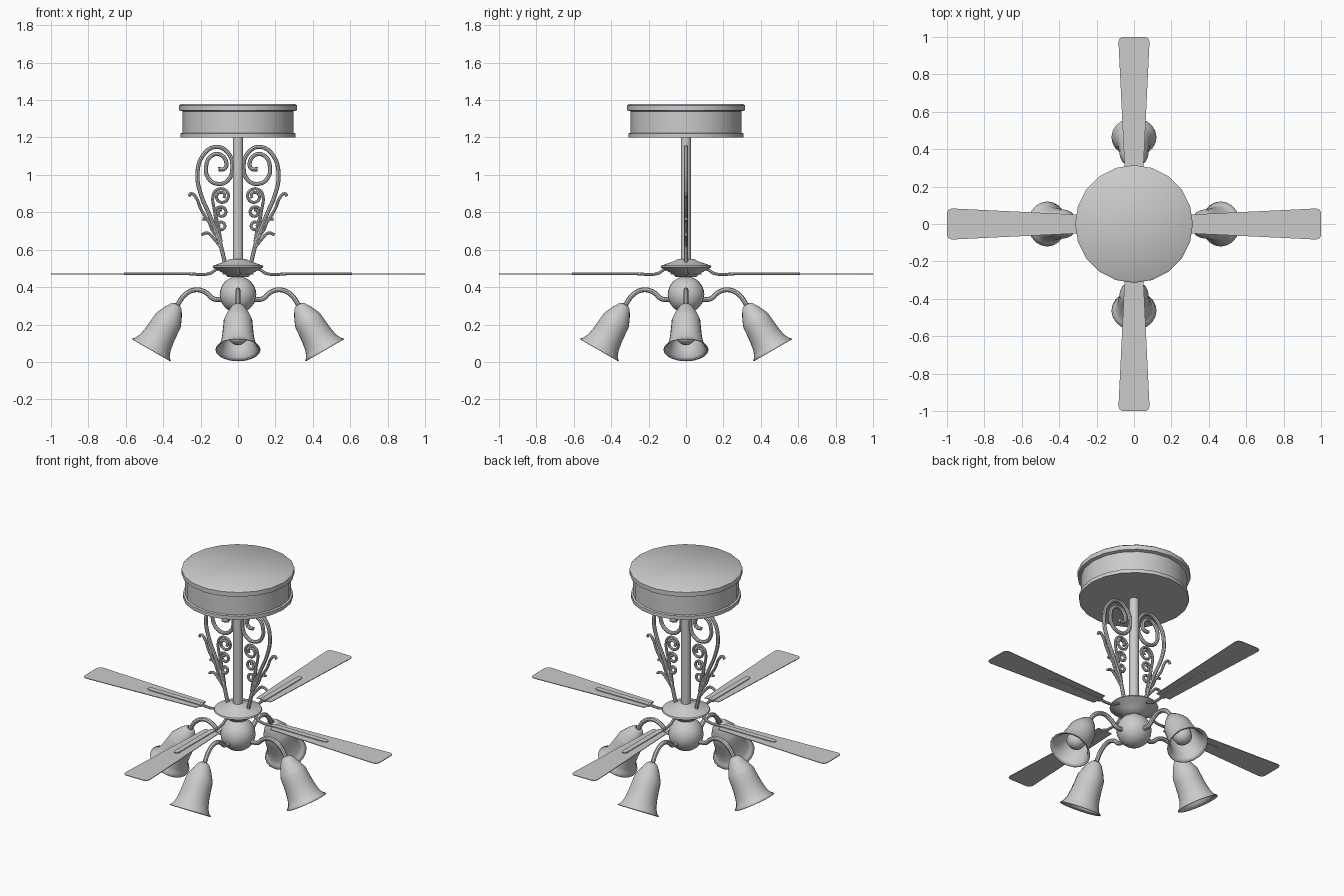
import bpy, bmesh, math
from mathutils import Matrix, Vector

if "Cube" in bpy.data.objects:
    bpy.data.objects.remove(bpy.data.objects["Cube"])

I = Matrix.Identity(4)


def finish(name, bm, mat=I):
    bm.transform(mat)
    me = bpy.data.meshes.new(name)
    bm.to_mesh(me)
    bm.free()
    ob = bpy.data.objects.new(name, me)
    bpy.context.collection.objects.link(ob)
    return ob


def lathe(name, profile, seg, mat=I):
    """Revolve (radius, z) points about z; radius 0 closes to a pole."""
    bm = bmesh.new()
    rings = []
    for r, z in profile:
        n = 1 if r == 0 else seg
        rings.append([bm.verts.new((r * math.cos(math.tau * i / seg),
                                    r * math.sin(math.tau * i / seg), z)) for i in range(n)])
    for a, b in zip(rings, rings[1:]):
        for i in range(seg):
            q = [a[i % len(a)], a[(i + 1) % len(a)], b[(i + 1) % len(b)], b[i % len(b)]]
            bm.faces.new(list(dict.fromkeys(q)))
    bmesh.ops.recalc_face_normals(bm, faces=bm.faces)
    return finish(name, bm, mat)


def slab(name, outline, z0, z1, mat=I):
    """Extrude a flat xy outline from z0 to z1."""
    bm = bmesh.new()
    f = bm.faces.new([bm.verts.new((x, y, z0)) for x, y in outline])
    ext = bmesh.ops.extrude_face_region(bm, geom=[f])["geom"]
    bmesh.ops.translate(bm, vec=(0, 0, z1 - z0),
                        verts=[v for v in ext if isinstance(v, bmesh.types.BMVert)])
    bmesh.ops.recalc_face_normals(bm, faces=bm.faces)
    return finish(name, bm, mat)


def tube(name, pts, radius, mat=I, sx=1):
    """Round tube through (x, z) points in the y = 0 plane, converted to mesh."""
    cu = bpy.data.curves.new(name, 'CURVE')
    cu.dimensions = '3D'
    cu.bevel_depth, cu.bevel_resolution, cu.resolution_u = radius, 2, 4
    cu.use_fill_caps = True
    sp = cu.splines.new('BEZIER')
    sp.bezier_points.add(len(pts) - 1)
    for bp, (x, z) in zip(sp.bezier_points, pts):
        bp.co = mat @ Vector((sx * x, 0, z))
        bp.handle_left_type = bp.handle_right_type = 'AUTO'
    ob = bpy.data.objects.new(name, cu)
    bpy.context.collection.objects.link(ob)
    bpy.ops.object.select_all(action='DESELECT')
    ob.select_set(True)
    bpy.context.view_layer.objects.active = ob
    bpy.ops.object.convert(target='MESH')
    return bpy.context.view_layer.objects.active


def spiral(cx, cz, r0, r1, a0, turns, n=12):
    return [(cx + (r0 + (r1 - r0) * i / n) * math.cos(math.radians(a0 + 360 * turns * i / n)),
             cz + (r0 + (r1 - r0) * i / n) * math.sin(math.radians(a0 + 360 * turns * i / n)))
            for i in range(n + 1)]


# ceiling canopy, rod, dish and ball
lathe("canopy", [(0, 1.38), (0.305, 1.38), (0.315, 1.372), (0.315, 1.345), (0.296, 1.34),
                 (0.296, 1.225), (0.307, 1.222), (0.307, 1.2), (0, 1.2)], 20)
lathe("rod", [(0, 1.21), (0.027, 1.21), (0.027, 0.5), (0, 0.5)], 16)
lathe("dish", [(0, 0.552), (0.045, 0.55), (0.06, 0.54), (0.132, 0.515), (0.136, 0.507),
               (0.11, 0.492), (0.075, 0.472), (0.055, 0.455), (0, 0.452)], 24)
lathe("ball", [(0 if i in (0, 12) else 0.098 * math.sin(math.pi * i / 12),
                0.36 + 0.098 * math.cos(math.pi * i / 12)) for i in range(13)], 24)

# wrought scrollwork on both sides of the rod
main = [(0.07, 0.53), (0.10, 0.65), (0.15, 0.78), (0.2, 0.9), (0.217, 1.0), (0.19, 1.1),
        (0.12, 1.15), (0.055, 1.12), (0.03, 1.04), (0.055, 0.97), (0.11, 0.952), (0.16, 0.985),
        (0.17, 1.05), (0.145, 1.1), (0.1, 1.11), (0.065, 1.075), (0.07, 1.035), (0.105, 1.03)]
curls = {
    "upper_curl": [(0.09, 0.64), (0.11, 0.75), (0.13, 0.83)] + spiral(0.088, 0.885, 0.046, 0.015, 0, 1.6),
    "middle_curl": [(0.085, 0.6), (0.11, 0.7), (0.12, 0.77)] + spiral(0.09, 0.8, 0.033, 0.012, 0, 1.3),
    "lower_curl": [(0.08, 0.58), (0.10, 0.66)] + spiral(0.09, 0.725, 0.028, 0.012, -60, 1.3),
    "long_leaf": [(0.10, 0.66), (0.15, 0.74), (0.2, 0.82), (0.225, 0.88), (0.25, 0.9), (0.262, 0.885)],
    "middle_leaf": [(0.10, 0.65), (0.14, 0.71), (0.165, 0.76), (0.19, 0.765)],
    "low_leaf": [(0.09, 0.61), (0.13, 0.66), (0.165, 0.69), (0.195, 0.68)],
}
for side, sx in (("right", 1), ("left", -1)):
    tube(f"main_scroll_{side}", main, 0.011, sx=sx)
    for name, pts in curls.items():
        tube(f"{name}_{side}", pts, 0.008, sx=sx)

# outlines of a blade and its bracket, half mirrored in y
half_blade = [(0.25, 0.048), (0.975, 0.083), (0.993, 0.076), (1.0, 0.06)]
half_bracket = [(0.24, 0.016), (0.59, 0.016), (0.61, 0.008)]
both = lambda h: h + [(x, -y) for x, y in reversed(h)]

shade = [(0.014, 0.0), (0.03, -0.012), (0.05, -0.045), (0.068, -0.085), (0.073, -0.098),
         (0.076, -0.14), (0.081, -0.19), (0.089, -0.235), (0.102, -0.265), (0.118, -0.28)]

for k in range(4):
    turn = Matrix.Rotation(k * math.pi / 2, 4, 'Z')

    # blade with its bracket
    slab(f"blade_{k}", both(half_blade), 0.468, 0.472, turn)
    slab(f"blade_bracket_{k}", both(half_bracket), 0.464, 0.477, turn)
    tube(f"bracket_arm_{k}", [(0.09, 0.505), (0.12, 0.492), (0.15, 0.473), (0.26, 0.47)], 0.008, turn)

    # lamp arm, tilted bell shade, cap band and bulb
    tube(f"lamp_arm_{k}", [(0.08, 0.335), (0.13, 0.337), (0.17, 0.37), (0.22, 0.386),
                           (0.28, 0.363), (0.328, 0.298)], 0.013, turn)
    tilt = turn @ Matrix.Translation((0.325, 0, 0.305)) @ Matrix.Rotation(-math.pi / 6, 4, 'Y')
    bell = lathe(f"lamp_shade_{k}", shade, 20, tilt)
    sol = bell.modifiers.new("thickness", 'SOLIDIFY')
    sol.thickness, sol.offset = 0.004, -1
    lathe(f"shade_band_{k}", [(0.070, -0.09), (0.0755, -0.095), (0.0765, -0.102), (0.072, -0.106)], 20, tilt)
    lathe(f"bulb_{k}", [(0, -0.03), (0.024, -0.04), (0.028, -0.1), (0.045, -0.135), (0.056, -0.175),
                        (0.05, -0.21), (0.03, -0.232), (0, -0.24)], 16, tilt)

# smooth shading with crisp edges
bpy.ops.object.select_all(action='SELECT')
bpy.context.view_layer.objects.active = bpy.data.objects["canopy"]
bpy.ops.object.shade_smooth_by_angle(angle=math.radians(40))
